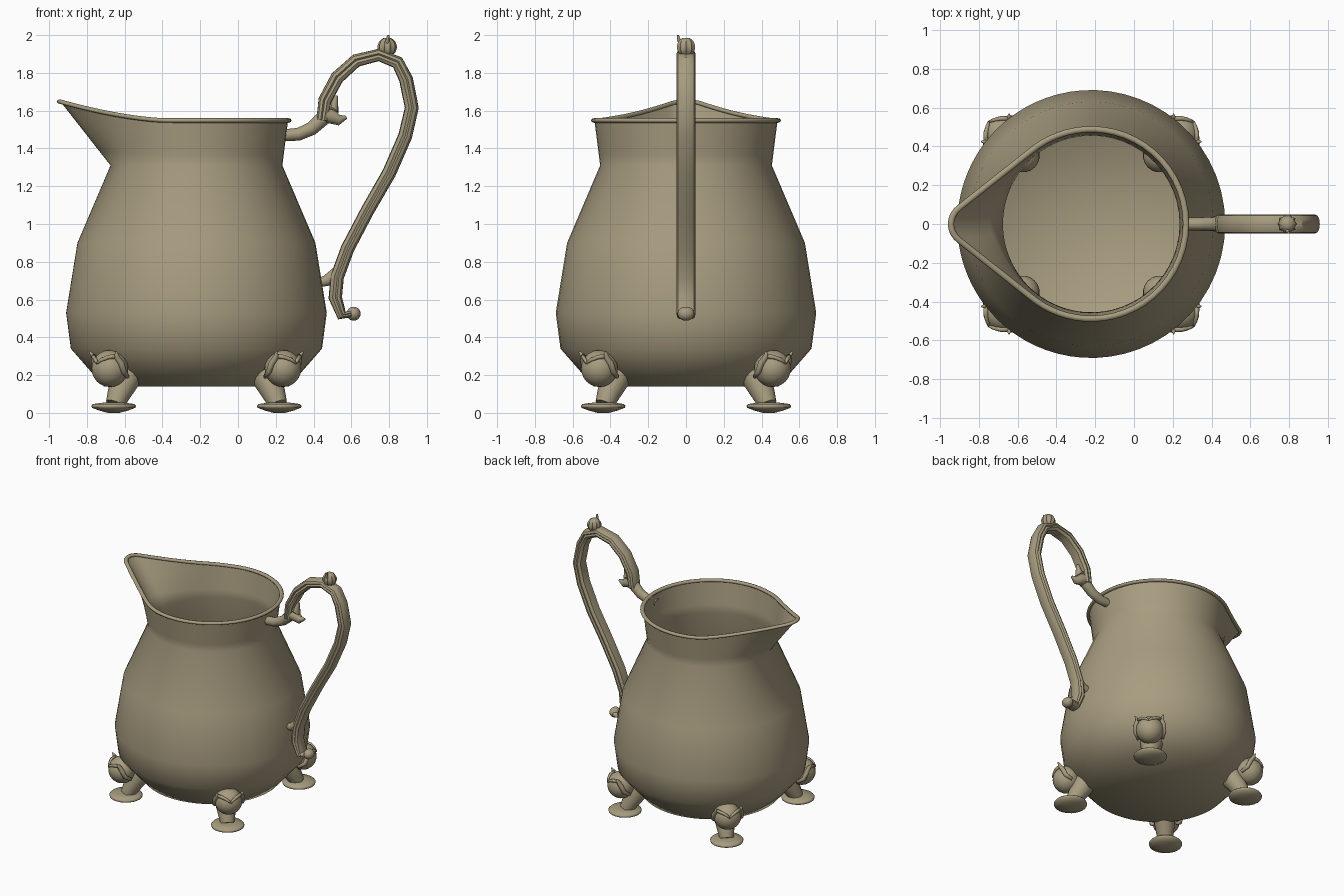
import bpy, bmesh, math
from mathutils import Vector, Matrix

if "Cube" in bpy.data.objects:
    bpy.data.objects.remove(bpy.data.objects["Cube"])

CX = -0.22          # axis of the jug body
mat = bpy.data.materials.new("warm pewter")
mat.diffuse_color = (0.39, 0.335, 0.215, 1)
mat.use_nodes = True
mat.node_tree.nodes["Principled BSDF"].inputs["Base Color"].default_value = mat.diffuse_color


def finish(name, bm, angle=None):
    bmesh.ops.recalc_face_normals(bm, faces=bm.faces)
    me = bpy.data.meshes.new(name)
    bm.to_mesh(me)
    bm.free()
    me.materials.append(mat)
    ob = bpy.data.objects.new(name, me)
    bpy.context.collection.objects.link(ob)
    bpy.ops.object.select_all(action='DESELECT')
    ob.select_set(True)
    bpy.context.view_layer.objects.active = ob
    if angle:
        bpy.ops.object.shade_smooth_by_angle(angle=math.radians(angle))
    else:
        bpy.ops.object.shade_smooth()
    return ob


def skin(bm, rings, closed=False, caps=True):
    """Bridge rings of points with quads."""
    vs = [[bm.verts.new(p) for p in r] for r in rings]
    n = len(vs[0])
    pairs = list(zip(vs, vs[1:])) + ([(vs[-1], vs[0])] if closed else [])
    for a, b in pairs:
        for i in range(n):
            j = (i + 1) % n
            bm.faces.new((a[i], a[j], b[j], b[i]))
    if caps and not closed:
        bm.faces.new(vs[0])
        bm.faces.new(vs[-1])
    return vs


def tube(bm, pts, radii, n=12):
    """Round tube through 3D points with a radius at each point."""
    pts = [Vector(p) for p in pts]
    rings = []
    for i, p in enumerate(pts):
        t = (pts[min(i + 1, len(pts) - 1)] - pts[max(i - 1, 0)]).normalized()
        ref = Vector((0, 1, 0)) if abs(t.y) < 0.9 else Vector((1, 0, 0))
        u = t.cross(ref).normalized()
        v = t.cross(u)
        rings.append([p + radii[i] * (u * math.cos(a) + v * math.sin(a))
                      for a in (2 * math.pi * k / n for k in range(n))])
    skin(bm, rings)


def ball(bm, c, r, scale=(1, 1, 1)):
    m = Matrix.Translation(c) @ Matrix.Diagonal((*scale, 1))
    bmesh.ops.create_uvsphere(bm, u_segments=20, v_segments=12, radius=r, matrix=m)


# rim outline: a circle joined by tangents to a small rounded spout tip
R, D, TIP = 0.485, 0.62, 0.10
ALPHA = math.acos((R - TIP) / D)


def rim_point(phi):
    a = abs(phi)
    touch = math.atan2(TIP * math.sin(ALPHA), D + TIP * math.cos(ALPHA))
    if a < touch:
        r = D * math.cos(a) + math.sqrt(TIP ** 2 - (D * math.sin(a)) ** 2)
    elif a < ALPHA:
        r = R / math.cos(a - ALPHA)
    else:
        r = R
    d = r * math.cos(a)
    z = 1.548 + 0.10 * (max(0, d - 0.15) / 0.57) ** 1.6
    return Vector((CX - d, r * math.sin(phi), z))


N = 80
phis = []
for k in range(N):       # more points near the spout
    t = -math.pi + 2 * math.pi * k / N
    phis.append(t - 0.6 * math.sin(t))

# body: turned profile, neck blending into the spouted rim
profile = [(0.49, 0.14), (0.665, 0.34), (0.69, 0.53), (0.63, 0.90), (0.455, 1.31)]
rings = [[(CX - r * math.cos(p), r * math.sin(p), z) for p in phis] for r, z in profile]
neck = [Vector(p) for p in rings[-1]]
rim = [rim_point(p) for p in phis]
for f in (0.25, 0.5, 0.75, 1.0):
    rings.append([a.lerp(b, f) for a, b in zip(neck, rim)])
bm = bmesh.new()
vs = skin(bm, rings, caps=False)
center = bm.verts.new((CX, 0, 0.14))     # floor
for i in range(N):
    bm.faces.new((vs[0][i], center, vs[0][(i + 1) % N]))
finish("jug_body", bm)

# rolled lip following the rim
bm = bmesh.new()
lip = []
for i, p in enumerate(rim):
    t = rim[(i + 1) % N] - rim[i - 1]
    out = t.cross(Vector((0, 0, 1))).normalized()
    if out.dot(p - Vector((CX, 0, p.z))) < 0:
        out = -out
    lip.append([p + out * (0.003 + 0.016 * math.cos(a)) + Vector((0, 0, 0.012 * math.sin(a)))
                for a in (2 * math.pi * k / 8 for k in range(8))])
skin(bm, lip, closed=True)
finish("rim_lip", bm)

# handle: strap with grooved sides swept along a scroll
# (x, z, half thickness)
path = [(0.445, 1.55, .030), (0.46, 1.655, .035), (0.525, 1.775, .036), (0.625, 1.865, .035),
        (0.745, 1.895, .033), (0.845, 1.855, .035), (0.89, 1.765, .037), (0.92, 1.615, .037),
        (0.885, 1.465, .037), (0.80, 1.27, .037), (0.685, 1.07, .036), (0.58, 0.87, .036),
        (0.525, 0.72, .036), (0.515, 0.61, .036), (0.55, 0.515, .028), (0.60, 0.525, .018)]
# cross-section (across width, outward), unit sized
section = [(-1, .25), (-.85, .7), (-.45, .95), (0, 1), (.45, .95), (.85, .7), (1, .25),
           (.82, 0), (.95, -.4), (.7, -.9), (0, -1), (-.7, -.9), (-.95, -.4), (-.82, 0)]
rings = []
for i, (x, z, h) in enumerate(path):
    a, b = path[max(i - 1, 0)], path[min(i + 1, len(path) - 1)]
    t = Vector((b[0] - a[0], 0, b[1] - a[1])).normalized()
    out = Vector((-t.z, 0, t.x))
    rings.append([Vector((x, 0.05 * u, z)) + out * (h * v) for u, v in section])
bm = bmesh.new()
skin(bm, rings)
finish("handle_strap", bm, 40)

# upper scroll, joints and end knob
bm = bmesh.new()
tube(bm, [(0.25, 0, 1.47), (0.32, 0, 1.475), (0.39, 0, 1.505), (0.45, 0, 1.56)],
     [.032, .034, .036, .04])
finish("handle_upper_joint", bm, 40)
bm = bmesh.new()
tube(bm, [(0.43, 0, 1.585), (0.50, 0, 1.57), (0.535, 0, 1.55), (0.575, 0, 1.565)],
     [.045, .04, .028, .008])
tube(bm, [(0.47, 0, 1.63), (0.51, 0, 1.61), (0.52, 0, 1.68)], [.03, .03, .01])
finish("handle_leaf_curl", bm, 40)
bm = bmesh.new()
tube(bm, [(0.43, 0, 0.69), (0.47, 0, 0.70), (0.53, 0, 0.75)], [.025, .03, .03])
finish("handle_lower_joint", bm, 40)
bm = bmesh.new()
ball(bm, (0.612, 0, 0.525), 0.037, (1, 1.2, 1))
finish("handle_end_knob", bm)

# thumb finial: ribbed bud with a small tip
bm = bmesh.new()
rings = []
for k in range(1, 9):
    a = math.pi * k / 9
    rings.append([(0.79 + 0.047 * math.sin(a) * (1 + .09 * (-1) ** j) * math.cos(math.pi * j / 10),
                   0.047 * math.sin(a) * (1 + .09 * (-1) ** j) * math.sin(math.pi * j / 10),
                   1.937 - 0.052 * math.cos(a)) for j in range(20)])
skin(bm, rings)
tube(bm, [(0.79, -0.03, 1.96), (0.792, -0.04, 1.98), (0.797, -0.043, 2.0)], [.012, .009, .006], 8)
finish("thumb_finial", bm, 50)


def foot(label, ang):
    """One foot modelled outwards along +x, then turned around the body axis."""
    m = Matrix.Translation((CX, 0, 0)) @ Matrix.Rotation(ang, 4, 'Z')

    def done(name, bm, angle=None):
        bmesh.ops.transform(bm, matrix=m, verts=bm.verts)
        finish(label + name, bm, angle)

    # leg sloping in to the body
    bm = bmesh.new()
    tube(bm, [(0.49, 0, 0.24), (0.53, 0, 0.18), (0.58, 0, 0.10), (0.61, 0, 0.045)],
         [.085, .078, .062, .05], 16)
    ball(bm, (0.50, 0, 0.22), 0.088)
    done("_leg", bm, 60)
    # pad
    bm = bmesh.new()
    rings = [[(0.62 + r * math.cos(a), r * math.sin(a), z)
              for a in (math.pi * k / 12 for k in range(24))]
             for r, z in ((.03, 0), (.075, .012), (.115, .027), (.118, .038), (.11, .047), (.05, .055))]
    skin(bm, rings)
    done("_pad", bm, 60)
    # knee ball
    bm = bmesh.new()
    ball(bm, (0.648, 0, 0.235), 0.098)
    done("_ball", bm)
    # leaf scrolls hugging the ball
    bm = bmesh.new()
    for s in (-1, 1):
        pts = [(0.60, s * .085, .19), (0.645, s * .10, .22), (0.665, s * .10, .265),
               (0.685, s * .085, .30), (0.70, s * .10, .325)]
        tube(bm, pts, [.012, .016, .017, .015, .004], 8)
        pts = [(0.685, s * .085, .30), (0.715, s * .055, .295), (0.735, s * .02, .28), (0.745, 0, .262)]
        tube(bm, pts, [.012, .012, .010, .006], 8)
    done("_leaf_scrolls", bm)


for name, a in (("front_right", -45), ("back_right", 45), ("back_left", 135), ("front_left", 225)):
    foot(name + "_foot", math.radians(a))
